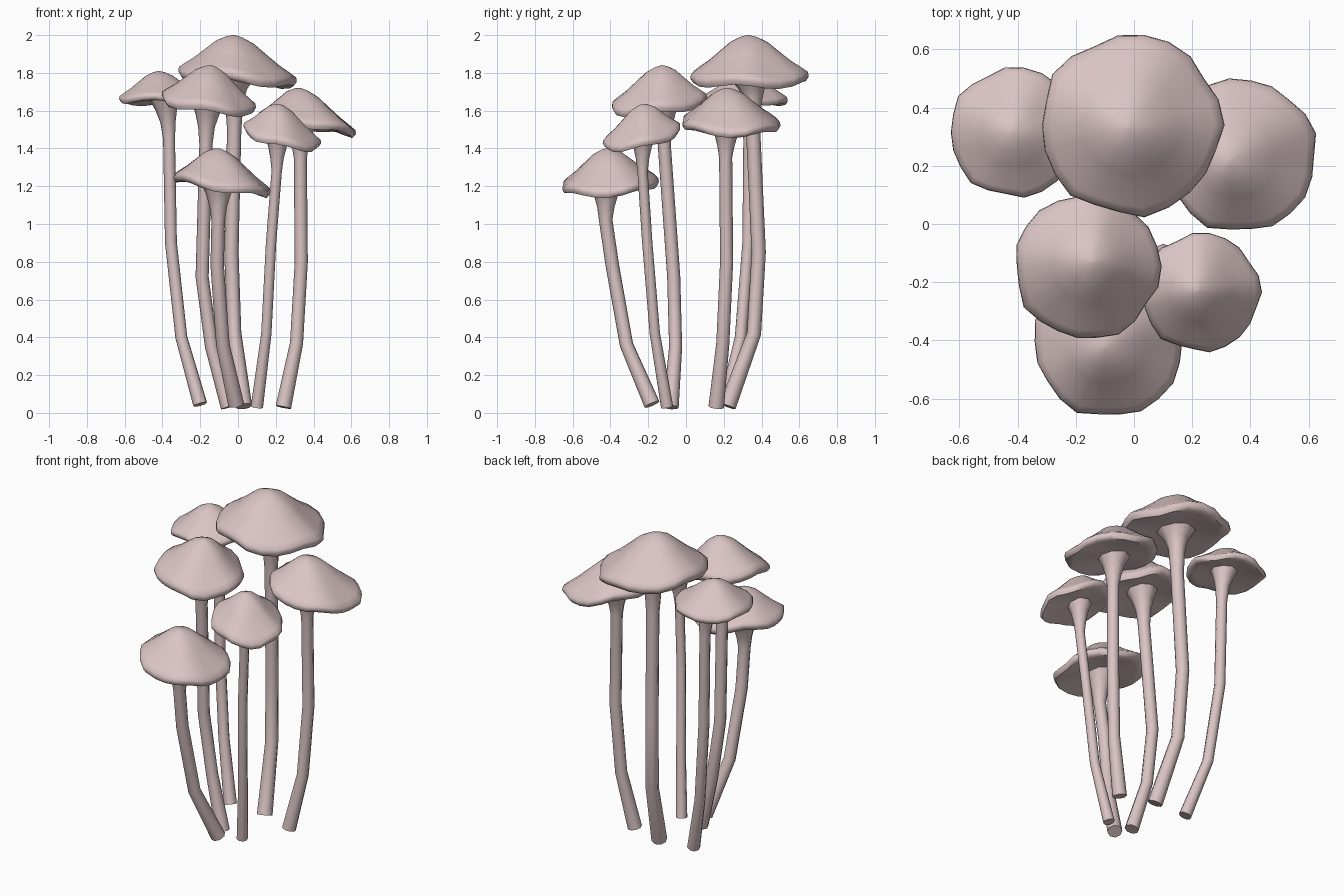
import bpy, bmesh, math, random
from mathutils import Vector

if "Cube" in bpy.data.objects:
    bpy.data.objects.remove(bpy.data.objects["Cube"])
random.seed(4)

flesh = bpy.data.materials.new("pale pink flesh")
flesh.use_nodes = True
COLOUR = (0.70, 0.55, 0.55, 1)
flesh.diffuse_color = COLOUR
flesh.node_tree.nodes["Principled BSDF"].inputs["Base Color"].default_value = COLOUR

# Cap section: (share of radius, share of height below the peak)
PROFILE = [(.14, .04), (.32, .15), (.52, .36), (.72, .57), (.9, .73), (.99, .82),
           (1, .91), (.95, 1), (.8, .98), (.55, .92), (.3, .9)]


def skin(name, rings, angle):
    """Join rings of points into a closed, smooth surface."""
    bm = bmesh.new()
    loops = [[bm.verts.new(p) for p in ring] for ring in rings]
    n = len(loops[0])
    for a, b in zip(loops, loops[1:]):
        for i in range(n):
            j = (i + 1) % n
            bm.faces.new((a[i], a[j], b[j], b[i]))
    for end in (loops[0], loops[-1]):
        bm.faces.new(end)
    bmesh.ops.recalc_face_normals(bm, faces=bm.faces)
    mesh = bpy.data.meshes.new(name)
    bm.to_mesh(mesh)
    bm.free()
    mesh.materials.append(flesh)
    obj = bpy.data.objects.new(name, mesh)
    bpy.context.collection.objects.link(obj)
    bpy.ops.object.select_all(action='DESELECT')
    obj.select_set(True)
    bpy.context.view_layer.objects.active = obj
    bpy.ops.object.shade_smooth_by_angle(angle=math.radians(angle))


def cap(name, peak, centre, radius, height, tilt, sides=22):
    """Wavy, tilted bell with a rolled rim."""
    peak = Vector(peak)
    p, q, s = (random.uniform(0, math.tau) for _ in range(3))
    rings = []
    for t, drop in [(.02, 0)] + PROFILE:
        ring = []
        for i in range(sides):
            a = math.tau * i / sides
            wave = .025 * math.sin(5 * a + p) + .02 * math.sin(8 * a + q)
            r = radius * t * (1 + wave * t)
            dx, dy = r * math.cos(a), r * math.sin(a)
            x = peak.x + (centre[0] - peak.x) * t + dx
            y = peak.y + (centre[1] - peak.y) * t + dy
            ripple = height * .06 * t * t * math.sin(4 * a + s)
            ring.append((x, y, peak.z - height * drop + tilt[0] * dx + tilt[1] * dy + ripple))
        rings.append(ring)
    skin(name, rings, 60)


def stem(name, path, r, peak, radius, height, sides=8):
    """Bent tube, thicker at the foot, flaring into the cap."""
    pts = [Vector(p) for p in path]
    radii = [r * 1.25] + [r * 1.05] * (len(pts) - 1)
    under = peak[2] - height
    top = pts[-1]
    for share, dz, rr in [(.1, -.1, r * 1.35), (.25, -.035, r * 1.9), (.4, .025, radius * .36)]:
        pts.append(Vector((top.x + (peak[0] - top.x) * share,
                           top.y + (peak[1] - top.y) * share, under + dz)))
        radii.append(rr)
    rings = []
    for i, (c, rad) in enumerate(zip(pts, radii)):
        along = (pts[min(i + 1, len(pts) - 1)] - pts[max(i - 1, 0)]).normalized()
        u = Vector((0, 1, 0)).cross(along).normalized()
        v = along.cross(u)
        rings.append([c + rad * (u * math.cos(math.tau * k / sides) + v * math.sin(math.tau * k / sides))
                      for k in range(sides)])
    skin(name, rings, 50)


# name, peak, rim centre, radius, height, tilt, stem radius, stem path
MUSHROOMS = [
    ("tall_back", (-.02, .33, 2), (-.01, .34), .31, .25, (-.09, 0), .036,
     [(.03, .22, .035), (-.02, .36, .42), (-.035, .385, .85), (-.02, .355, 1.5)]),
    ("back_right", (-.42, .32, 1.81), (-.41, .315), .222, .17, (0, -.04), .03,
     [(-.2, .21, .045), (-.3, .29, .4), (-.355, .33, .9), (-.365, .335, 1.45)]),
    ("back_left", (.33, .22, 1.72), (.365, .235), .262, .21, (-.18, -.02), .033,
     [(.24, .16, .03), (.31, .195, .37), (.335, .215, .8), (.33, .21, 1.35)]),
    ("middle", (-.14, -.13, 1.84), (-.16, -.145), .25, .225, (-.13, .1), .033,
     [(-.05, -.08, .03), (-.14, -.055, .35), (-.19, -.065, .72), (-.17, -.115, 1.42)]),
    ("front_left", (.22, -.23, 1.635), (.23, -.235), .203, .19, (-.22, .19), .026,
     [(.1, -.1, .03), (.15, -.165, .42), (.175, -.205, .9), (.205, -.23, 1.28)]),
    ("front_right", (-.1, -.42, 1.4), (-.085, -.405), .258, .21, (-.17, .06), .034,
     [(-.01, -.18, .045), (-.08, -.315, .36), (-.11, -.39, .78), (-.105, -.425, 1.02)]),
]

for label, peak, centre, radius, height, tilt, thick, path in MUSHROOMS:
    cap(label + "_cap", peak, centre, radius, height, tilt)
    stem(label + "_stem", path, thick, peak, radius, height)
